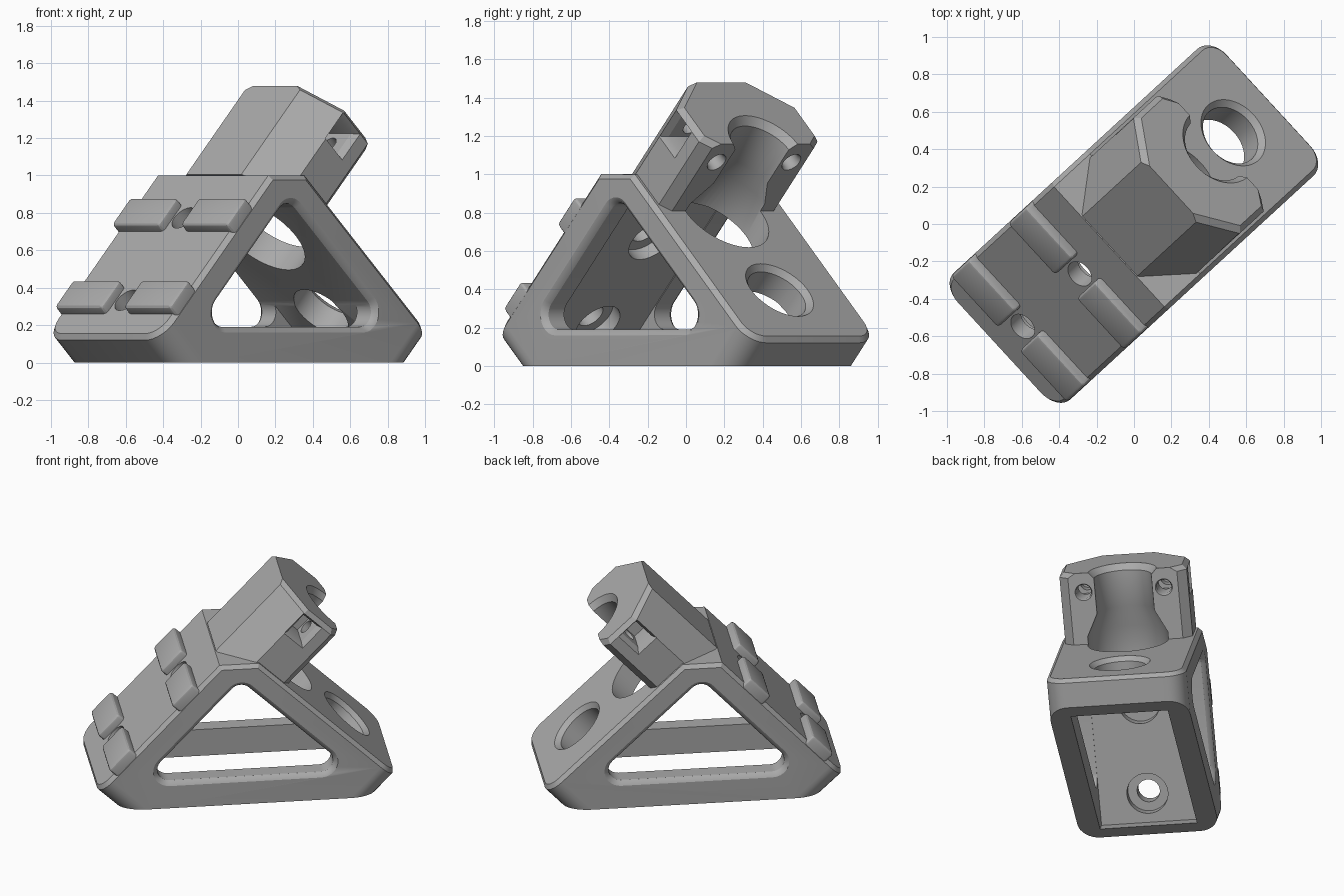
import bpy, bmesh
from math import sin, cos, pi, radians
from mathutils import Vector

cube = bpy.data.objects.get("Cube")
if cube:
    bpy.data.objects.remove(cube)

# Colour
grey = bpy.data.materials.new("plain grey")
grey.use_nodes = True
GREY = (0.40, 0.40, 0.40, 1)
grey.diffuse_color = GREY
grey.node_tree.nodes["Principled BSDF"].inputs["Base Color"].default_value = GREY

# Part frame: p runs down the rear plate, q runs up the front plate, v is across
TURN, TILT = radians(42.6), radians(43.3)
CT, ST = cos(TURN), sin(TURN)
CP, SP = cos(TILT), sin(TILT)
W = 0.46


def pt(p, q, v):
    u = -0.058 + CP * p + SP * q
    return Vector((u * CT - v * ST, u * ST + v * CT, 1.13 - SP * p + CP * q))


ACROSS = Vector((-ST, CT, 0))


def loft(rings):
    """Closed solid through matching rings of points."""
    bm = bmesh.new()
    loops = [[bm.verts.new(c) for c in ring] for ring in rings]
    n = len(loops[0])
    for a, b in zip(loops, loops[1:]):
        for i in range(n):
            j = (i + 1) % n
            bm.faces.new((a[i], a[j], b[j], b[i]))
    bm.faces.new(loops[0][::-1])
    bm.faces.new(loops[-1])
    bmesh.ops.recalc_face_normals(bm, faces=bm.faces)
    return bm


def finish(bm, name):
    mesh = bpy.data.meshes.new(name)
    bm.to_mesh(mesh)
    bm.free()
    mesh.materials.append(grey)
    ob = bpy.data.objects.new(name, mesh)
    bpy.context.collection.objects.link(ob)
    return ob


def prism(outline, v0, v1):
    return loft([[pt(p, q, v) for p, q in outline] for v in (v0, v1)])


def bore(axis, centre, v, steps, n=48):
    """Turned shape along p or q; steps are (position, radius)."""
    rings = []
    for t, r in steps:
        ring = []
        for i in range(n):
            a = 2 * pi * i / n
            c, w = centre + r * cos(a), v + r * sin(a)
            ring.append(pt(c, t, w) if axis == "q" else pt(t, c, w))
        rings.append(ring)
    return loft(rings)


def bevel(bm, edges, size, segments=1):
    bmesh.ops.bevel(bm, geom=edges, offset=size, segments=segments,
                    profile=0.5, affect='EDGES', clamp_overlap=True)


def combine(target, ob, operation):
    mod = target.modifiers.new(operation.lower(), 'BOOLEAN')
    mod.operation, mod.object, mod.solver = operation, ob, 'EXACT'
    bpy.context.view_layer.update()
    deps = bpy.context.evaluated_depsgraph_get()
    mesh = bpy.data.meshes.new_from_object(target.evaluated_get(deps))
    target.modifiers.clear()
    target.data = mesh
    bpy.data.objects.remove(ob)


# Triangular frame: rounded plate ends, chamfered outer rims
END_P, END_Q = 1.445, -1.365
floor_p = (1.13 + CP * END_Q) / SP
floor_q = (SP * END_P - 1.13) / CP
bm = prism([(0, END_Q), (0, -0.178), (0.19, 0), (END_P, 0),
            (END_P, floor_q), (floor_p, END_Q)], -W, W)
dir_p = (pt(1, 0, 0) - pt(0, 0, 0)).normalized()
dir_q = (pt(0, 1, 0) - pt(0, 0, 0)).normalized()


def is_side(f):
    return abs(f.normal.dot(ACROSS)) > 0.99


def is_end(f):
    return f.normal.dot(dir_p) > 0.99 or f.normal.dot(dir_q) < -0.99


def is_top(f):
    n = f.normal
    return n.z > 0.3 and abs(n.dot(ACROSS)) < 0.01


bm.normal_update()
bevel(bm, [e for e in bm.edges if any(map(is_side, e.link_faces))
           and any(map(is_end, e.link_faces))], 0.13, 8)
bm.normal_update()
bevel(bm, [e for e in bm.edges if sum(map(is_top, e.link_faces)) == 1], 0.025)
frame = finish(bm, "angled_bracket")

# Clamp block standing on the rear plate
half = [(0, 0.217), (0.18, 0.42), (0.42, 0.42), (0.47, 0.36)]
section = half + [(p, -v) for p, v in half[::-1]]
bm = loft([[pt(p, q, v) for p, v in section] for q in (-0.17, 0.48)])


def is_cap_rim(e):
    mid = sum((x.co for x in e.verts), Vector()) / 2
    along = (e.verts[0].co - e.verts[1].co).normalized()
    return (mid - pt(0, 0.48, 0)).dot(dir_q) > -0.001 and abs(along.dot(ACROSS)) < 0.99


bevel(bm, [e for e in bm.edges if is_cap_rim(e)], 0.03)
combine(frame, finish(bm, "clamp_block"), 'UNION')

# Four raised locating pads on the front plate
PAD_ROWS = (-0.49, -1.095)
for q in PAD_ROWS:
    for s in (-1, 1):
        bm = prism([(-0.055, q - 0.1), (-0.055, q + 0.1),
                    (0.06, q + 0.1), (0.06, q - 0.1)], s * 0.085, s * 0.458)
        bevel(bm, bm.edges[:], 0.022, 3)
        combine(frame, finish(bm, "locating_pad"), 'UNION')

cutters = []

# Hollow underside between the side rails
cutters.append(prism([(0.175, -0.175), (1.36, -0.175), (1.36, -0.35),
                      (0.35, -1.29), (0.175, -1.29)], -0.32, 0.32))

# Rounded triangular side windows with softened rims
low = 270 + 90 - 46.7
corners = [(0.26, -0.25, 90, 180), (0.26, -0.937, 180, low), (0.988, -0.25, low, 450)]


def window_ring(v, grow):
    ring = []
    for p, q, a0, a1 in corners:
        for i in range(11):
            a = radians(a0 + (a1 - a0) * i / 10)
            ring.append(pt(p + (0.08 + grow) * cos(a), q + (0.08 + grow) * sin(a), v))
    return ring


rim = [(W + 0.01, 0.035), (W, 0.03), (W - 0.01, 0.013), (W - 0.03, 0)]
sections = [(-v, g) for v, g in rim] + rim[::-1]
cutters.append(loft([window_ring(v, g) for v, g in sections]))

# Stepped bore through block and plate, and the lower plate hole
BORE = 0.48
cutters.append(bore("q", BORE, 0, [(0.50, 0.245), (0.44, 0.19), (0.2, 0.19),
                                   (0.05, 0.265), (-0.3, 0.265)], 64))
cutters.append(bore("q", 1.07, 0, [(0.01, 0.21), (-0.03, 0.17), (-0.3, 0.17)]))

# Counterbored fixing holes in the front plate
for q in PAD_ROWS:
    cutters.append(bore("p", q, 0, [(-0.1, 0.075), (0.1, 0.075), (0.1, 0.135), (0.3, 0.135)]))

# Clamp screw holes and square nut pockets, both sides
for s in (-1, 1):
    cutters.append(bore("p", 0.35, s * 0.265, [(0.49, 0.065), (0.45, 0.048), (0.13, 0.048)], 24))
    rings = []
    for v, a, b in ((0.43, 0.09, 0.1), (0.38, 0.06, 0.075), (0.2, 0.06, 0.075)):
        rings.append([pt(0.26 + i * a, 0.355 + j * b, s * v)
                      for i, j in ((-1, -1), (1, -1), (1, 1), (-1, 1))])
    cutters.append(loft(rings))

for bm in cutters:
    cutter = finish(bm, "cutter")
    cutter.hide_render = True
    combine(frame, cutter, 'DIFFERENCE')

# Smooth curved walls, keep crisp edges
bpy.ops.object.select_all(action='DESELECT')
frame.select_set(True)
bpy.context.view_layer.objects.active = frame
bpy.ops.object.shade_smooth_by_angle(angle=radians(28))
